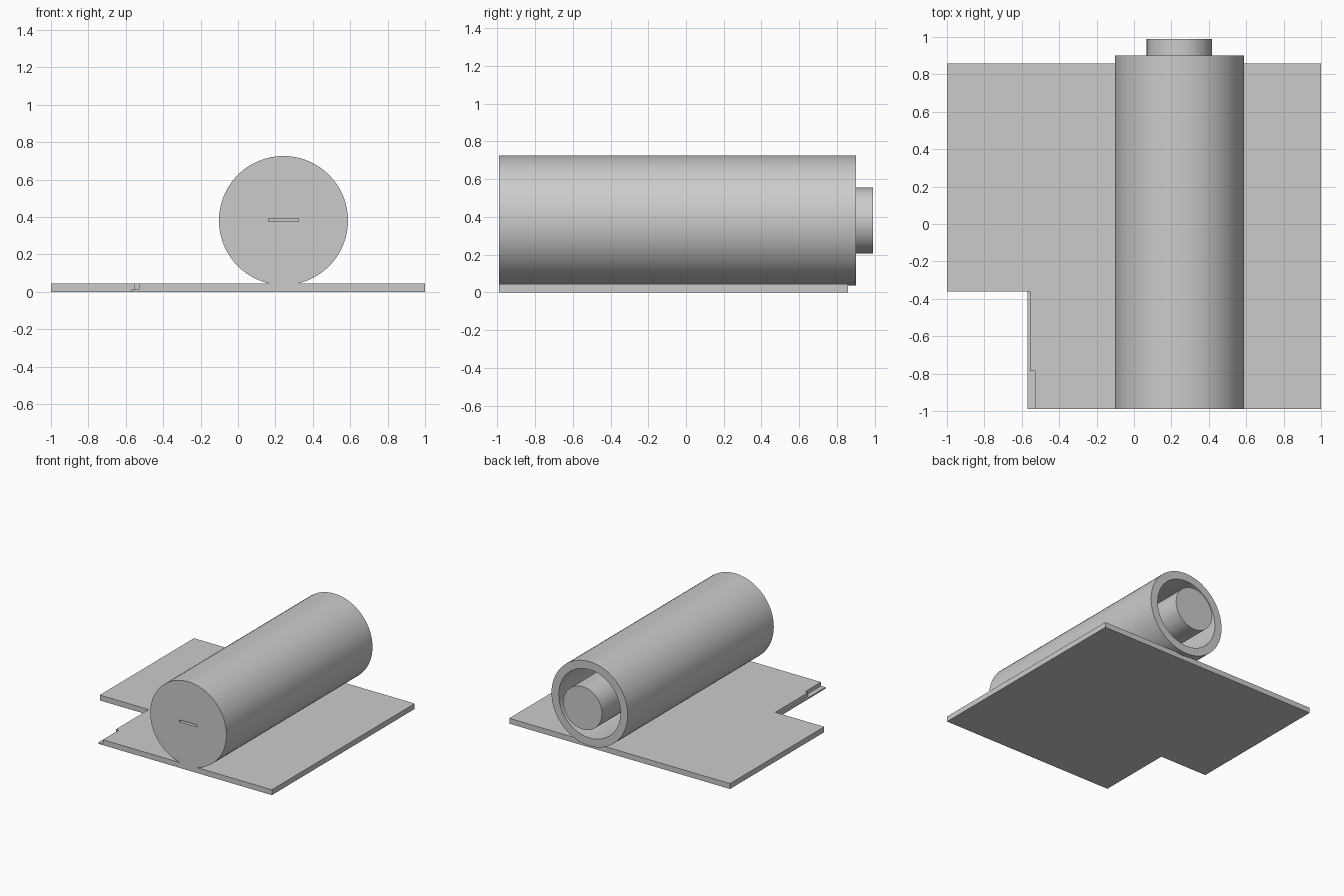
import bpy, bmesh, math
from mathutils import Matrix

cube = bpy.data.objects.get("Cube")
if cube:
    bpy.data.objects.remove(cube, do_unlink=True)

grey = bpy.data.materials.new("light_grey")
grey.use_nodes = True
grey.diffuse_color = (0.6, 0.6, 0.6, 1)
grey.node_tree.nodes["Principled BSDF"].inputs["Base Color"].default_value = (0.6, 0.6, 0.6, 1)

AXIS_X, AXIS_Z = 0.243, 0.381
FRONT, BACK = -0.99, 0.858
TOP, LIP = 0.044, 0.012


def finish(name, bm):
    bmesh.ops.recalc_face_normals(bm, faces=bm.faces)
    mesh = bpy.data.meshes.new(name)
    bm.to_mesh(mesh)
    bm.free()
    mesh.materials.append(grey)
    obj = bpy.data.objects.new(name, mesh)
    bpy.context.collection.objects.link(obj)
    return obj


def slab(name, outline, z0, z1):
    """Extrude a flat outline upwards."""
    bm = bmesh.new()
    face = bm.faces.new([bm.verts.new((x, y, z0)) for x, y in outline])
    up = bmesh.ops.extrude_face_region(bm, geom=[face])["geom"]
    bmesh.ops.translate(bm, vec=(0, 0, z1 - z0),
                        verts=[v for v in up if isinstance(v, bmesh.types.BMVert)])
    return finish(name, bm)


def lathe(name, profile, sides=72):
    """Turn (radius, y) points around the drum axis."""
    bm = bmesh.new()
    verts = [bm.verts.new((AXIS_X + r, y, AXIS_Z)) for r, y in profile]
    edges = [bm.edges.new(pair) for pair in zip(verts, verts[1:])]
    bmesh.ops.spin(bm, geom=verts + edges, cent=(AXIS_X, 0, AXIS_Z), axis=(0, 1, 0),
                   angle=math.tau, steps=sides, use_duplicate=False)
    bmesh.ops.remove_doubles(bm, verts=bm.verts, dist=0.0001)
    return finish(name, bm)


# Base plate with a corner notch; the notch edge carries a thin lip below
slab("base_plate_lip", [(-0.57, FRONT), (1, FRONT), (1, BACK), (-1, BACK),
                        (-1, -0.36), (-0.57, -0.36)], 0, LIP)
slab("base_plate", [(-0.53, FRONT), (1, FRONT), (1, BACK), (-1, BACK), (-1, -0.36),
                    (-0.557, -0.36), (-0.557, -0.785), (-0.53, -0.785)], LIP, TOP)

# Drum with a closed front, a deep bore at the back and a central core
drum = lathe("drum", [(0, FRONT), (0.345, FRONT), (0.345, 0.9), (0.28, 0.9),
                      (0.28, 0), (0.175, 0), (0.175, 0.99), (0, 0.99)])

# Narrow slot in the front of the drum
bm = bmesh.new()
bmesh.ops.create_cube(bm, size=1, matrix=Matrix.Translation((AXIS_X, FRONT, AXIS_Z + 0.003))
                      @ Matrix.Diagonal((0.16, 0.12, 0.016, 1)))
cutter = finish("slot_cutter", bm)
cutter.hide_render = True
cutter.hide_set(True)
cut = drum.modifiers.new("slot", 'BOOLEAN')
cut.operation = 'DIFFERENCE'
cut.object = cutter
cut.solver = 'EXACT'

# Apply the cut, then shade the round walls smooth
bpy.ops.object.select_all(action='DESELECT')
drum.select_set(True)
bpy.context.view_layer.objects.active = drum
bpy.ops.object.modifier_apply(modifier="slot")
bpy.data.objects.remove(cutter, do_unlink=True)
bpy.ops.object.shade_smooth_by_angle(angle=math.radians(30))
